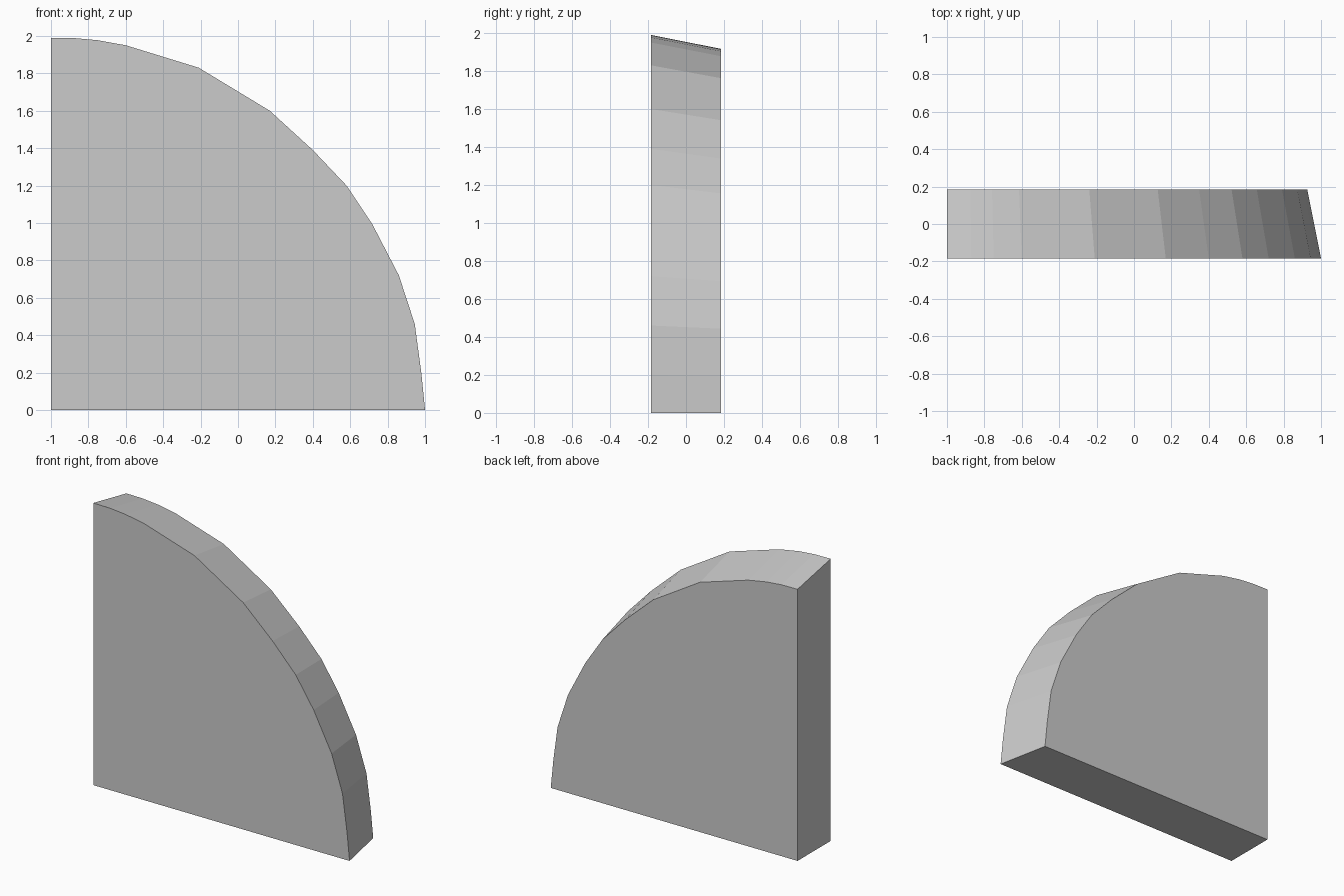
import bpy
import bmesh

if "Cube" in bpy.data.objects:
    bpy.data.objects.remove(bpy.data.objects["Cube"])

# Curved edge of the larger front face, from the top corner to the bottom corner (x, z)
RIM = [(-1, 1.99), (-0.87, 1.988), (-0.75, 1.977), (-0.6, 1.95), (-0.21, 1.83),
       (0.17, 1.6), (0.4, 1.39), (0.58, 1.2), (0.72, 0.99), (0.86, 0.72),
       (0.945, 0.46), (0.98, 0.2), (1, 0)]
HALF_DEPTH = 0.185
BACK_SCALE = 0.963  # the back face is a slightly smaller quarter disc


def face_loop(bm, y, scale):
    """Quarter-disc outline scaled about its square corner."""
    outline = [(-1, 0)] + RIM
    return [bm.verts.new((-1 + (x + 1) * scale, y, z * scale)) for x, z in outline]


# Quarter-disc wedge with a sloping rim
bm = bmesh.new()
front = face_loop(bm, -HALF_DEPTH, 1.0)
back = face_loop(bm, HALF_DEPTH, BACK_SCALE)
bm.faces.new(front)
bm.faces.new(back[::-1])
for i in range(len(front)):
    j = (i + 1) % len(front)
    bm.faces.new((front[i], back[i], back[j], front[j]))
bmesh.ops.recalc_face_normals(bm, faces=bm.faces)

mesh = bpy.data.meshes.new("quarter_disc_wedge")
bm.to_mesh(mesh)
bm.free()
wedge = bpy.data.objects.new("quarter_disc_wedge", mesh)
bpy.context.collection.objects.link(wedge)
